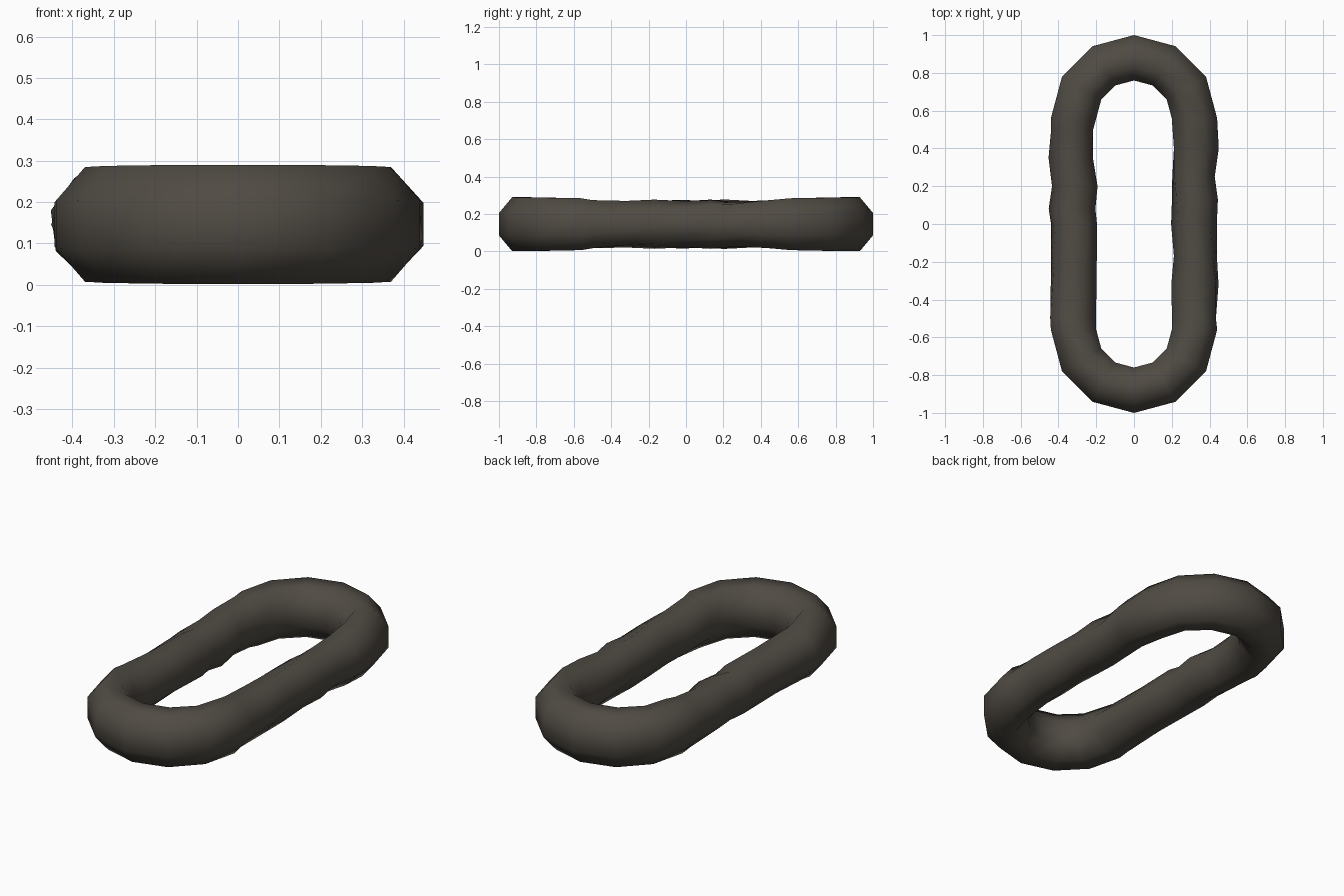
import bpy
import bmesh
from math import sin, cos, pi, radians
from mathutils import Vector

cube = bpy.data.objects.get("Cube")
if cube:
    bpy.data.objects.remove(cube, do_unlink=True)

# Material
iron = bpy.data.materials.new("dark iron")
iron.use_nodes = True
colour = (0.08, 0.07, 0.057, 1)
iron.diffuse_color = colour
shader = iron.node_tree.nodes["Principled BSDF"]
shader.inputs["Base Color"].default_value = colour
shader.inputs["Roughness"].default_value = 0.9

SIDES = 8
MID_Z = 0.146

# Hammered straight bars: y, inner x, outer x, half height
left_bar = [(-.5, .2, .435, .13), (-.32, .2, .445, .122), (-.17, .215, .435, .127),
            (0, .2, .435, .12), (.13, .205, .44, .127), (.25, .205, .425, .118),
            (.4, .21, .45, .126)]
right_bar = [(.5, .215, .44, .13), (.35, .22, .45, .122), (.2, .197, .43, .128),
             (.08, .208, .448, .118), (0, .2, .435, .126), (-.25, .2, .437, .12),
             (-.5, .2, .445, .13)]

bm = bmesh.new()
rings = []


def add_ring(centre, outward, half_width, half_height, twist=0.0):
    """One octagonal section; outward is the direction away from the hole."""
    ring = []
    for i in range(SIDES):
        a = 2 * pi * (i + 0.5) / SIDES + twist
        p = centre + outward * (half_width * cos(a))
        ring.append(bm.verts.new((p.x, p.y, MID_Z + half_height * sin(a))))
    rings.append(ring)


def add_bar(rows, side, turn):
    """Straight bar whose facets twist by one side along its length."""
    for n, (y, inner, outer, high) in enumerate(rows):
        t = n / (len(rows) - 1)
        grow = 1.03 + 0.04 * abs(2 * t - 1)
        add_ring(Vector((side * (inner + outer) / 2, y, 0)), Vector((side, 0, 0)),
                 (outer - inner) / 2 * grow, high * grow, turn * t * 2 * pi / SIDES)


def add_bend(end, first_angle, twist):
    """Rounded end of the link, swept in even steps."""
    for n in range(7):
        a = radians(first_angle + 180 * n / 6)
        outward = Vector((cos(a), sin(a), 0))
        centre = Vector((0.32 * cos(a), end * 0.56 + 0.32 * sin(a), 0))
        add_ring(centre, outward, 0.13, 0.15 + 0.006 * abs(sin(a)), twist)


# Link: bar, bend, bar, bend, closed into a loop
add_bar(left_bar, 1, 1)
add_bend(1, 0, 2 * pi / SIDES)
add_bar(right_bar, -1, -1)
for ring in rings[-len(right_bar):]:
    ring[:] = ring[-1:] + ring[:-1]
# Sections on the second bar start one side later to meet the twisted bend
for ring in rings[-len(right_bar):]:
    ring[:] = ring[2:] + ring[:2]
add_bend(-1, 180, 0)

for k, ring in enumerate(rings):
    following = rings[(k + 1) % len(rings)]
    # Pick the pairing of corners that gives the least shear
    shift = min(range(SIDES), key=lambda s: sum(
        (ring[i].co - following[(i + s) % SIDES].co).length for i in range(SIDES)))
    for i in range(SIDES):
        j = (i + 1) % SIDES
        bm.faces.new((ring[i], ring[j],
                      following[(j + shift) % SIDES], following[(i + shift) % SIDES]))

bmesh.ops.recalc_face_normals(bm, faces=bm.faces)
mesh = bpy.data.meshes.new("chain_link")
bm.to_mesh(mesh)
bm.free()
mesh.materials.append(iron)

link = bpy.data.objects.new("chain_link", mesh)
bpy.context.collection.objects.link(link)
bpy.context.view_layer.objects.active = link
link.select_set(True)
bpy.ops.object.shade_smooth_by_angle(angle=radians(60))
